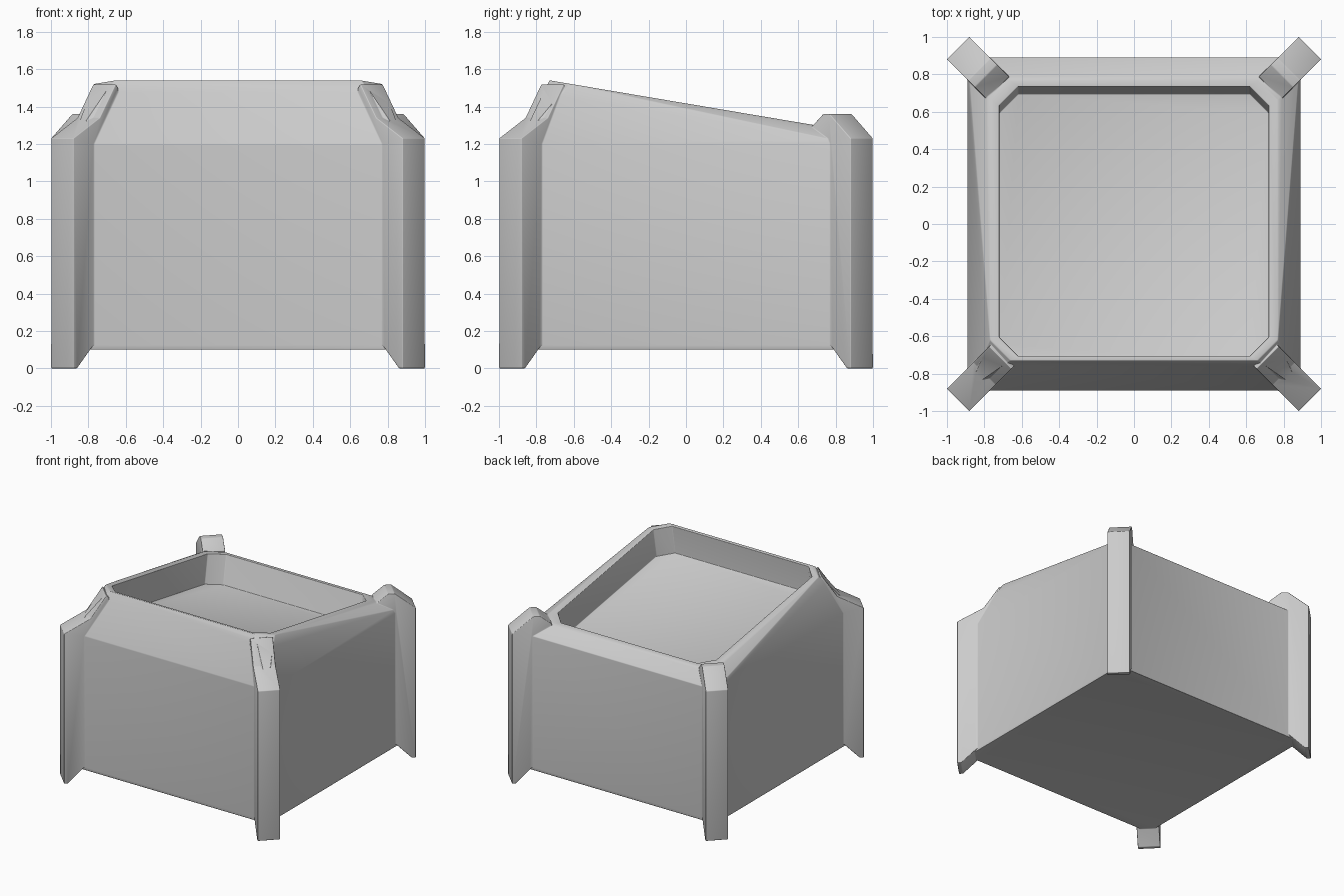
import bpy
import bmesh
from math import radians
from mathutils import Matrix, Vector

if "Cube" in bpy.data.objects:
    bpy.data.objects.remove(bpy.data.objects["Cube"])

# Single grey material
grey = bpy.data.materials.new("plain_grey")
grey.use_nodes = True
grey.diffuse_color = (0.6, 0.6, 0.6, 1)
grey.node_tree.nodes["Principled BSDF"].inputs["Base Color"].default_value = (0.6, 0.6, 0.6, 1)

FRONT_Y, BACK_Y = -0.73, 0.75
FRONT_Z, BACK_Z = 1.54, 1.29
SLOPE = (BACK_Z - FRONT_Z) / (BACK_Y - FRONT_Y)


def rim_height(y):
    return FRONT_Z + SLOPE * (y - FRONT_Y)


def make_object(name, bm):
    bmesh.ops.recalc_face_normals(bm, faces=bm.faces[:])
    mesh = bpy.data.meshes.new(name)
    bm.to_mesh(mesh)
    bm.free()
    mesh.materials.append(grey)
    obj = bpy.data.objects.new(name, mesh)
    bpy.context.collection.objects.link(obj)
    return obj


def cut_corner_outline(half, front, back, cut):
    """Rectangle with cut corners, laid on the sloping rim plane."""
    right = [(half - cut, front), (half, front + cut), (half, back - cut), (half - cut, back)]
    outline = right + [(-x, y) for x, y in reversed(right)]
    return [Vector((x, y, rim_height(y))) for x, y in outline]


def prism(name, outline, offset):
    """Extrude a closed outline along an offset vector."""
    bm = bmesh.new()
    face = bm.faces.new([bm.verts.new(p) for p in outline])
    extruded = bmesh.ops.extrude_face_region(bm, geom=[face])["geom"]
    moved = [v for v in extruded if isinstance(v, bmesh.types.BMVert)]
    bmesh.ops.translate(bm, verts=moved, vec=offset)
    return make_object(name, bm)


# Body: a box that tapers to a sloping rim
bm = bmesh.new()
for z in (0.1, 1.2):
    for x in (-0.89, 0.89):
        for y in (-0.89, 0.89):
            bm.verts.new((x, y, z))
for p in cut_corner_outline(0.77, FRONT_Y, BACK_Y + 0.02, 0.11):
    bm.verts.new(p)
bmesh.ops.convex_hull(bm, input=bm.verts[:])
bmesh.ops.dissolve_limit(bm, angle_limit=radians(0.5), verts=bm.verts[:], edges=bm.edges[:])
body = make_object("planter_body", bm)

# Corner legs: a side profile of (radius, height), given thickness
foot = [(1.1, 0.2), (1.19, 0.11), (1.3, 0), (1.33, 0), (1.33, 1.23)]
tops = {
    "front": [(1.13, 1.34), (1.01, 1.52), (0.99, 1.5), (0.99, 1.3)],
    "back": [(1.17, 1.36), (1.12, 1.36), (1.03, 1.29), (1.03, 1.2)],
}
THICK = 0.17
tools = []
for end, angles in (("front", (-45, -135)), ("back", (45, 135))):
    for side, angle in zip(("left", "right"), angles):
        outline = [Vector((r, -THICK / 2, z)) for r, z in foot + tops[end]]
        leg = prism(f"{end}_{side}_leg", outline, (0, THICK, 0))
        leg.data.transform(Matrix.Rotation(radians(angle), 4, "Z"))
        tools.append((leg, "UNION"))

# Hollow sunk square to the sloping rim
normal = Vector((0, -SLOPE, 1)).normalized()
hollow = cut_corner_outline(0.72, FRONT_Y + 0.025, 0.735, 0.1)
cutter = prism("hollow_cutter", [p + normal * 0.2 for p in hollow], normal * -0.44)
cutter.hide_render = True
tools.append((cutter, "DIFFERENCE"))

# Join the legs, cut the hollow, then soften every edge
bpy.context.view_layer.objects.active = body
body.select_set(True)
for tool, operation in tools:
    mod = body.modifiers.new(tool.name, "BOOLEAN")
    mod.operation = operation
    mod.solver = "EXACT"
    mod.object = tool
    bpy.ops.object.modifier_apply(modifier=mod.name)
    bpy.data.objects.remove(tool)

bevel = body.modifiers.new("soft_edges", "BEVEL")
bevel.width = 0.022
bevel.segments = 3
bevel.limit_method = "ANGLE"
bevel.angle_limit = radians(25)
bpy.ops.object.modifier_apply(modifier=bevel.name)
bpy.ops.object.shade_smooth_by_angle(angle=radians(35))
